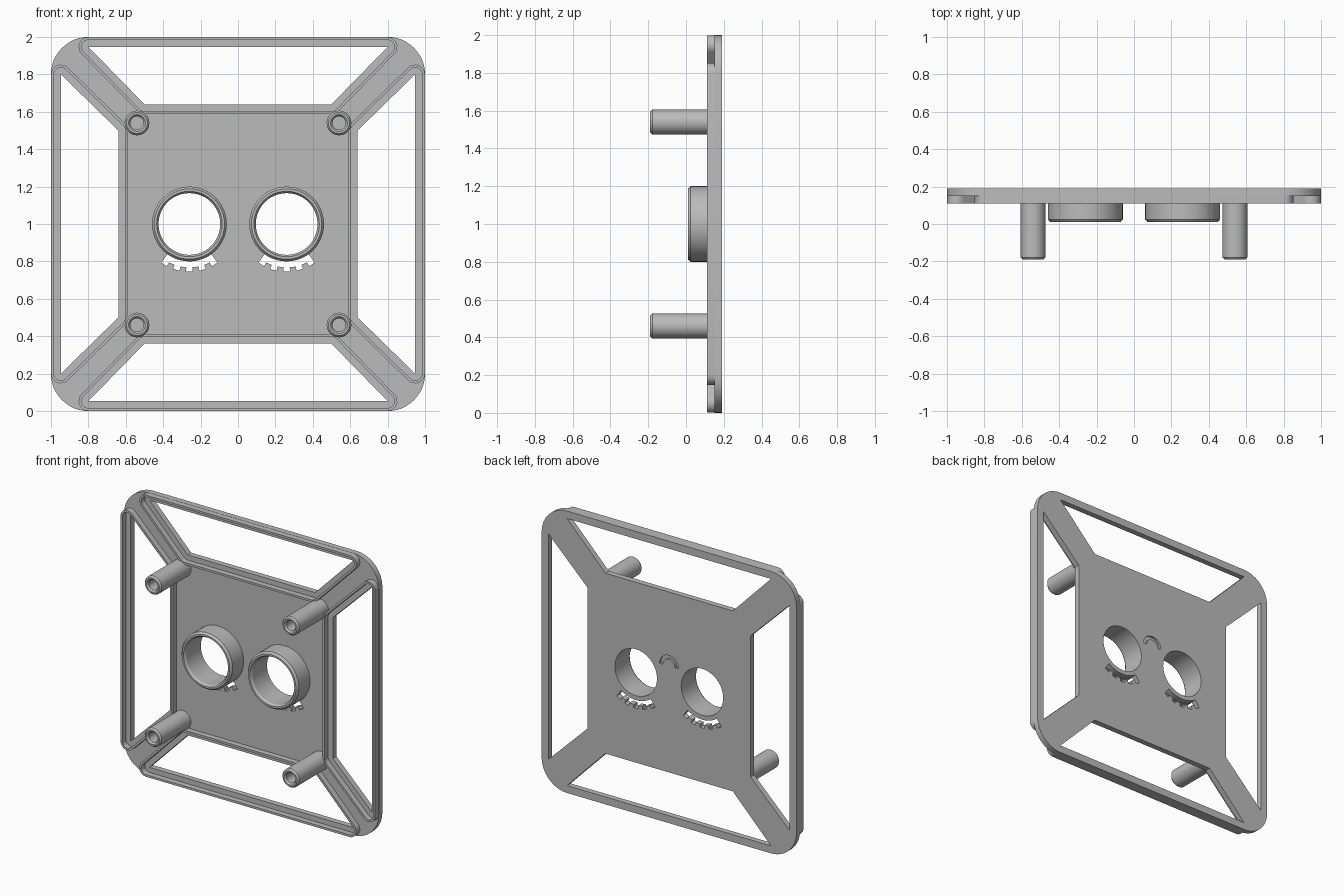
import bpy, bmesh
from math import sin, cos, pi, radians, atan2
from mathutils import Vector

if "Cube" in bpy.data.objects:
    bpy.data.objects.remove(bpy.data.objects["Cube"])

grey = bpy.data.materials.new("plain_grey")
grey.use_nodes = True
colour = (0.5, 0.5, 0.5, 1)
grey.diffuse_color = colour
grey.node_tree.nodes["Principled BSDF"].inputs["Base Color"].default_value = colour

MID = 1.0                        # height of the plate centre
BACK, FLOOR, RIM = 0.19, 0.15, 0.11   # depth levels along y


def finish(name, bm):
    bmesh.ops.remove_doubles(bm, verts=bm.verts, dist=1e-5)
    bmesh.ops.recalc_face_normals(bm, faces=bm.faces)
    mesh = bpy.data.meshes.new(name)
    bm.to_mesh(mesh)
    bm.free()
    mesh.materials.append(grey)
    obj = bpy.data.objects.new(name, mesh)
    bpy.context.collection.objects.link(obj)
    return obj


def smooth(obj):
    bpy.ops.object.select_all(action='DESELECT')
    obj.select_set(True)
    bpy.context.view_layer.objects.active = obj
    bpy.ops.object.shade_smooth_by_angle(angle=radians(30))


def prism(name, points, y0, y1):
    """Extrude an outline in the x-z plane from y0 to y1."""
    bm = bmesh.new()
    face = bm.faces.new([bm.verts.new((x, y0, z + MID)) for x, z in points])
    extruded = bmesh.ops.extrude_face_region(bm, geom=[face])["geom"]
    verts = [v for v in extruded if isinstance(v, bmesh.types.BMVert)]
    bmesh.ops.translate(bm, verts=verts, vec=(0, y1 - y0, 0))
    return finish(name, bm)


def sweep(name, sections, loop):
    """Skin a ring of closed sections."""
    bm = bmesh.new()
    rows = [[bm.verts.new(p) for p in s] for s in sections]
    n = len(rows[0])
    for i in range(len(rows)):
        a, b = rows[i], rows[(i + 1) % len(rows)]
        for j in range(n if loop else n - 1):
            k = (j + 1) % n
            bm.faces.new((a[j], b[j], b[k], a[k]))
    return finish(name, bm)


def lathe(name, x, z, profile, loop, steps=48):
    """Turn a (radius, y) profile about an axis along y."""
    sections = []
    for i in range(steps):
        a = 2 * pi * i / steps
        sections.append([(x + r * cos(a), y, z + MID + r * sin(a)) for r, y in profile])
    obj = sweep(name, sections, loop)
    smooth(obj)
    return obj


def arc(cx, cz, r, a0, a1, steps):
    return [(cx + r * cos(a0 + (a1 - a0) * i / steps),
             cz + r * sin(a0 + (a1 - a0) * i / steps)) for i in range(steps + 1)]


def offset(poly, d, steps=8):
    """Grow a clockwise convex outline by d with rounded corners."""
    out = []
    for i, (x, z) in enumerate(poly):
        here = Vector((x, z))
        e0 = here - Vector(poly[i - 1])
        e1 = Vector(poly[(i + 1) % len(poly)]) - here
        a0, a1 = atan2(e0.x, -e0.y), atan2(e1.x, -e1.y)
        while a1 > a0:
            a1 -= 2 * pi
        out += arc(x, z, d, a0, a1, steps)
    return out


def turn(poly, quarter):
    for _ in range(quarter):
        poly = [(z, -x) for x, z in poly]
    return poly


# Base plate with rounded corners
R = 0.2
outline = []
for q, (sx, sz) in enumerate(((1, 1), (-1, 1), (-1, -1), (1, -1))):
    outline += arc(sx * (1 - R), sz * (1 - R), R, q * pi / 2, (q + 1) * pi / 2, 12)
plate = prism("base_plate", outline, FLOOR, BACK)

# Openings to cut out of the plate
cutters = []


def cut(points, y0=FLOOR - 0.1, y1=BACK + 0.1):
    cutters.append(prism("cutter", points, y0, y1))


# Four trapezoid windows, each with a thin raised wall around a ledge
window = [(-0.8, 0.947), (0.8, 0.947), (0.5, 0.64), (-0.5, 0.64)]
for q, side in enumerate(("top", "left", "bottom", "right")):
    shape = turn(window, q)
    cut(shape)
    inner, outer = offset(shape, 0.037), offset(shape, 0.052)
    sections = []
    for (ix, iz), (ox, oz) in zip(inner, outer):
        sections.append([(ix, FLOOR, iz + MID), (ix, RIM, iz + MID),
                         (ox, RIM, oz + MID), (ox, FLOOR, oz + MID)])
    smooth(sweep(side + "_window_wall", sections, True))

# Two sensor tubes with a toothed slot under each
EYE, BORE, TUBE = 0.26, 0.165, 0.2
for side, sx in (("left", 1), ("right", -1)):
    x = sx * EYE
    cut(arc(x, 0, BORE, 0, 2 * pi, 48)[:-1])
    lathe(side + "_sensor_tube", x, 0,
          [(TUBE, FLOOR), (TUBE, 0.025), (0.188, 0.01), (0.175, 0.01),
           (BORE, 0.025), (BORE, FLOOR)], True)
    down, span = -pi / 2, radians(36)
    slot = arc(x, 0, 0.196, down + span, down - span, 16)
    for i in range(9):
        r = 0.255 if i % 2 == 0 else 0.232
        a = down - span + 2 * span * i / 9
        slot += arc(x, 0, r, a, a + 2 * span / 9, 2)
    cut(slot)

# Shallow arched recess on the back
cut(arc(0, 0.115, 0.075, 0, pi, 16) + arc(0, 0.115, 0.048, pi, 0, 16), BACK - 0.015)

for cutter in cutters:
    mod = plate.modifiers.new("cut", 'BOOLEAN')
    mod.operation = 'DIFFERENCE'
    mod.solver = 'EXACT'
    mod.object = cutter
    bpy.ops.object.select_all(action='DESELECT')
    plate.select_set(True)
    bpy.context.view_layer.objects.active = plate
    bpy.ops.object.modifier_apply(modifier=mod.name)
    bpy.data.objects.remove(cutter)
smooth(plate)

# Four hollow screw posts
POST = 0.54
for v, sz in (("upper", 1), ("lower", -1)):
    for h, sx in (("left", 1), ("right", -1)):
        lathe(v + "_" + h + "_screw_post", sx * POST, sz * POST,
              [(0.066, FLOOR), (0.066, -0.178), (0.056, -0.19), (0.045, -0.19),
               (0.035, -0.178), (0.035, 0.1), (0, 0.1)], False, 32)
